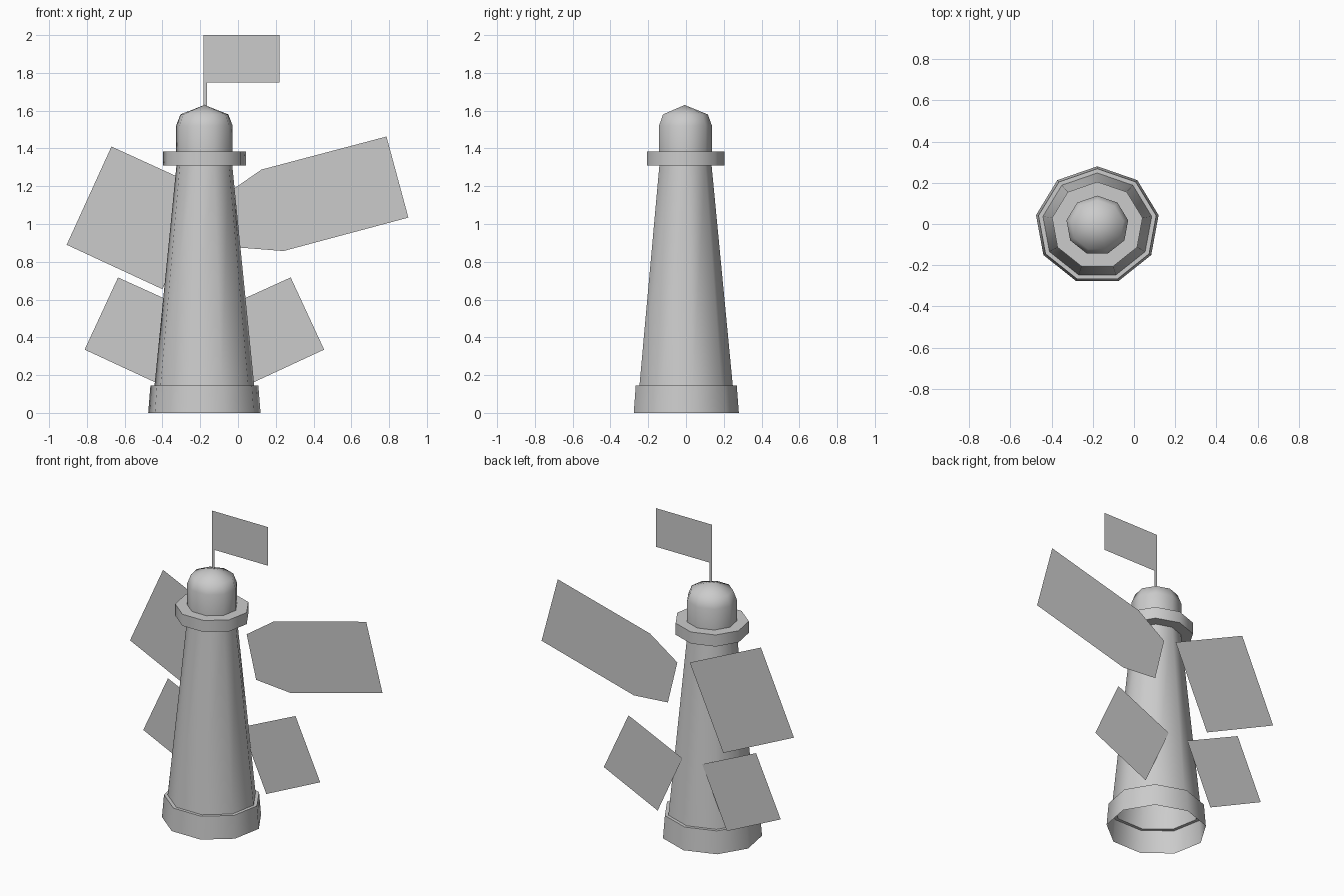
import bpy, bmesh, math

if "Cube" in bpy.data.objects:
    bpy.data.objects.remove(bpy.data.objects["Cube"])

CX, CY = -0.178, -0.007   # tower axis
SIDES, SQUASH = 9, 0.95   # nine-sided, slightly flattened front to back


def finish(name, bm, smooth=False):
    me = bpy.data.meshes.new(name)
    bm.normal_update()
    bm.to_mesh(me)
    bm.free()
    ob = bpy.data.objects.new(name, me)
    bpy.context.collection.objects.link(ob)
    if smooth:
        bpy.ops.object.select_all(action='DESELECT')
        ob.select_set(True)
        bpy.context.view_layer.objects.active = ob
        bpy.ops.object.shade_smooth_by_angle(angle=math.radians(55))
    return ob


def lathe(name, profile):
    """Nine-sided open shell from (radius, z) points listed bottom to top."""
    bm = bmesh.new()
    rings = []
    for r, z in profile:
        if r == 0:
            rings.append([bm.verts.new((CX, CY, z))] * SIDES)
            continue
        ring = []
        for i in range(SIDES):
            a = math.pi / 2 + 2 * math.pi * i / SIDES
            ring.append(bm.verts.new((CX + r * math.cos(a), CY + SQUASH * r * math.sin(a), z)))
        rings.append(ring)
    for lo, hi in zip(rings, rings[1:]):
        for i in range(SIDES):
            j = (i + 1) % SIDES
            quad = [lo[i], lo[j], hi[j], hi[i]]
            bm.faces.new(list(dict.fromkeys(quad)))
    return finish(name, bm, True)


def sheet(name, points, y):
    """Flat single-sided panel in the xz plane."""
    bm = bmesh.new()
    bm.faces.new([bm.verts.new((x, y, z)) for x, z in points])
    return finish(name, bm)


# Tower parts
lathe("base", [(0.302, 0), (0.29, 0.146), (0.268, 0.146)])
lathe("tower", [(0.268, 0.146), (0.15, 1.31)])
lathe("gallery", [(0.15, 1.31), (0.223, 1.31), (0.223, 1.385), (0.152, 1.385)])
lathe("lantern_dome", [(0.152, 1.385), (0.152, 1.52), (0.129, 1.58), (0, 1.63)])

# Flag with its thin pole
sheet("flag", [(-0.183, 2), (-0.183, 1.6), (-0.164, 1.6), (-0.164, 1.75),
               (0.22, 1.75), (0.22, 2)], CY)

# Large panels behind the tower
PY = 0.19
sheet("upper_left_panel", [(-0.907, 0.89), (-0.40, 0.655), (-0.16, 1.177), (-0.67, 1.41)], PY)
sheet("upper_right_panel", [(0.124, 1.288), (-0.071, 1.153), (-0.003, 0.876),
                            (0.241, 0.857), (0.902, 1.034), (0.786, 1.463)], PY)

# Mirrored pair of lower panels
lower = [(-0.635, 0.717), (-0.812, 0.335), (-0.426, 0.156), (-0.249, 0.542)]
sheet("lower_left_panel", lower, PY)
sheet("lower_right_panel", [(2 * CX - x, z) for x, z in reversed(lower)], PY)
